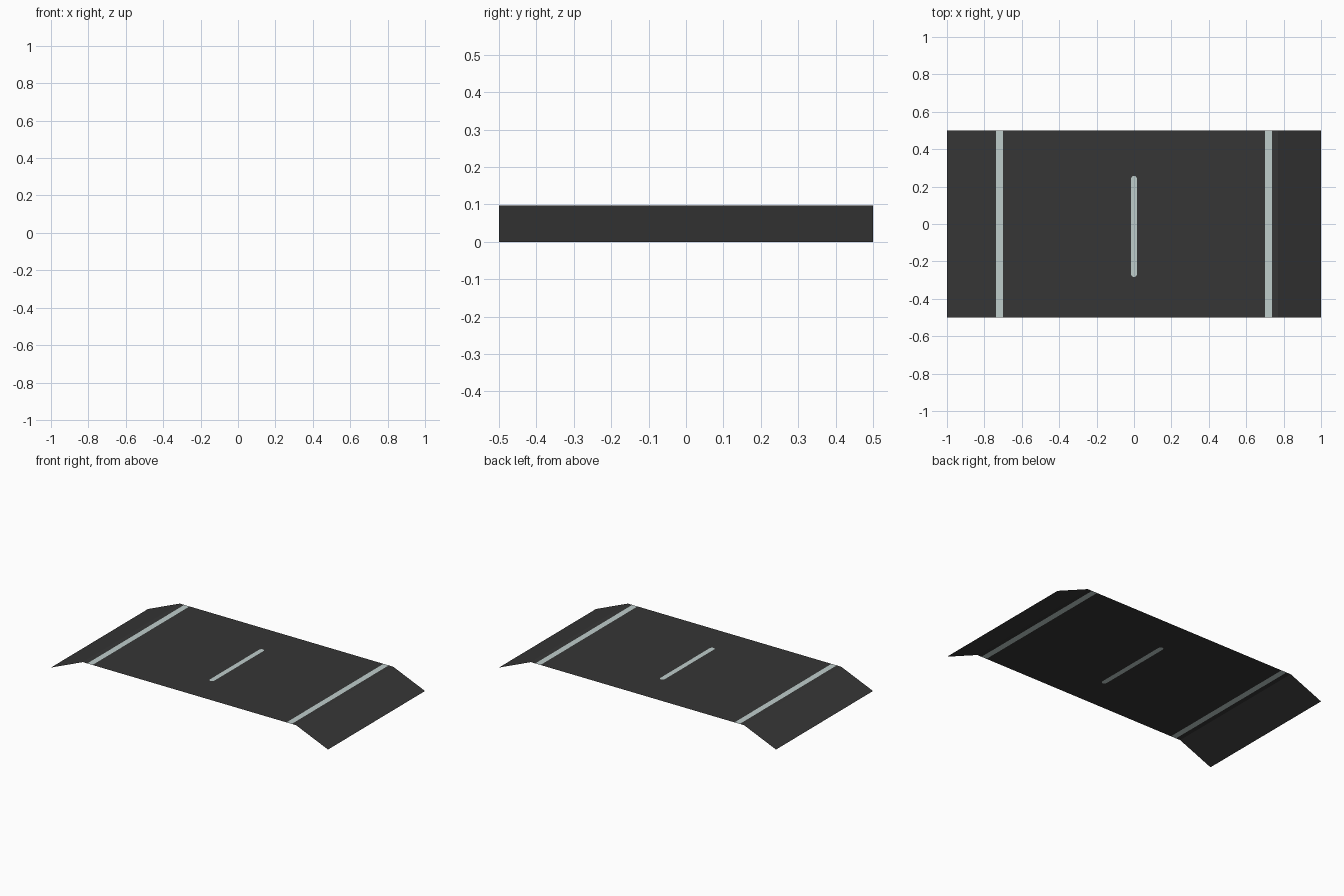
import bpy, math

if "Cube" in bpy.data.objects:
    bpy.data.objects.remove(bpy.data.objects["Cube"])

def material(name, rgb):
    m = bpy.data.materials.new(name)
    m.diffuse_color = (*rgb, 1)
    m.use_nodes = True
    m.node_tree.nodes["Principled BSDF"].inputs["Base Color"].default_value = m.diffuse_color
    return m

asphalt = material("asphalt", (0.037, 0.037, 0.037))
paint = material("road_paint", (0.52, 0.61, 0.60))

HALF_Y, H = 0.5, 0.097      # half width of the sheet, deck height
CREST = 0.77                # where the ramps meet the deck
LINE_IN, LINE_OUT = 0.70, 0.738
DASH_R, DASH_LO, DASH_HI = 0.016, -0.283, 0.257

def sheet(name, polys, mat):
    """Open sheet from polygons given counter-clockwise seen from above."""
    verts, faces = [], []
    for p in polys:
        faces.append(list(range(len(verts), len(verts) + len(p))))
        verts += p
    me = bpy.data.meshes.new(name)
    me.from_pydata(verts, [], faces)
    me.materials.append(mat)
    ob = bpy.data.objects.new(name, me)
    bpy.context.collection.objects.link(ob)
    return ob

def band(x0, z0, x1, z1):
    return [(x0, -HALF_Y, z0), (x1, -HALF_Y, z1), (x1, HALF_Y, z1), (x0, HALF_Y, z0)]

def mirror(poly):
    return [(-x, y, z) for x, y, z in reversed(poly)]

# Right half outline of the rounded centre dash, bottom to top
N = 4
arc = [i * math.pi / 2 / N for i in range(N + 1)]
half = [(DASH_R * math.sin(a), DASH_LO + DASH_R * (1 - math.cos(a)), H) for a in arc]
half += [(DASH_R * math.cos(a), DASH_HI - DASH_R * (1 - math.sin(a)), H) for a in arc]
for i in (0, -1):
    half[i] = (0.0, half[i][1], H)

# Deck, cut around the dash, with the narrow shoulder outside each line
deck = [(0, -HALF_Y, H), (LINE_IN, -HALF_Y, H), (LINE_IN, HALF_Y, H), (0, HALF_Y, H)]
deck += list(reversed(half))
shoulder = band(LINE_OUT, H, CREST, H)
sheet("road_deck", [deck, mirror(deck), shoulder, mirror(shoulder)], asphalt)

# Sloping ends
ramp = band(CREST, H, 1, 0)
sheet("ramp_right", [ramp], asphalt)
sheet("ramp_left", [mirror(ramp)], asphalt)

# Painted markings, flush with the deck
line = band(LINE_IN, H, LINE_OUT, H)
sheet("edge_line_right", [line], paint)
sheet("edge_line_left", [mirror(line)], paint)
sheet("centre_dash", [half + [(-x, y, z) for x, y, z in reversed(half[1:-1])]], paint)
